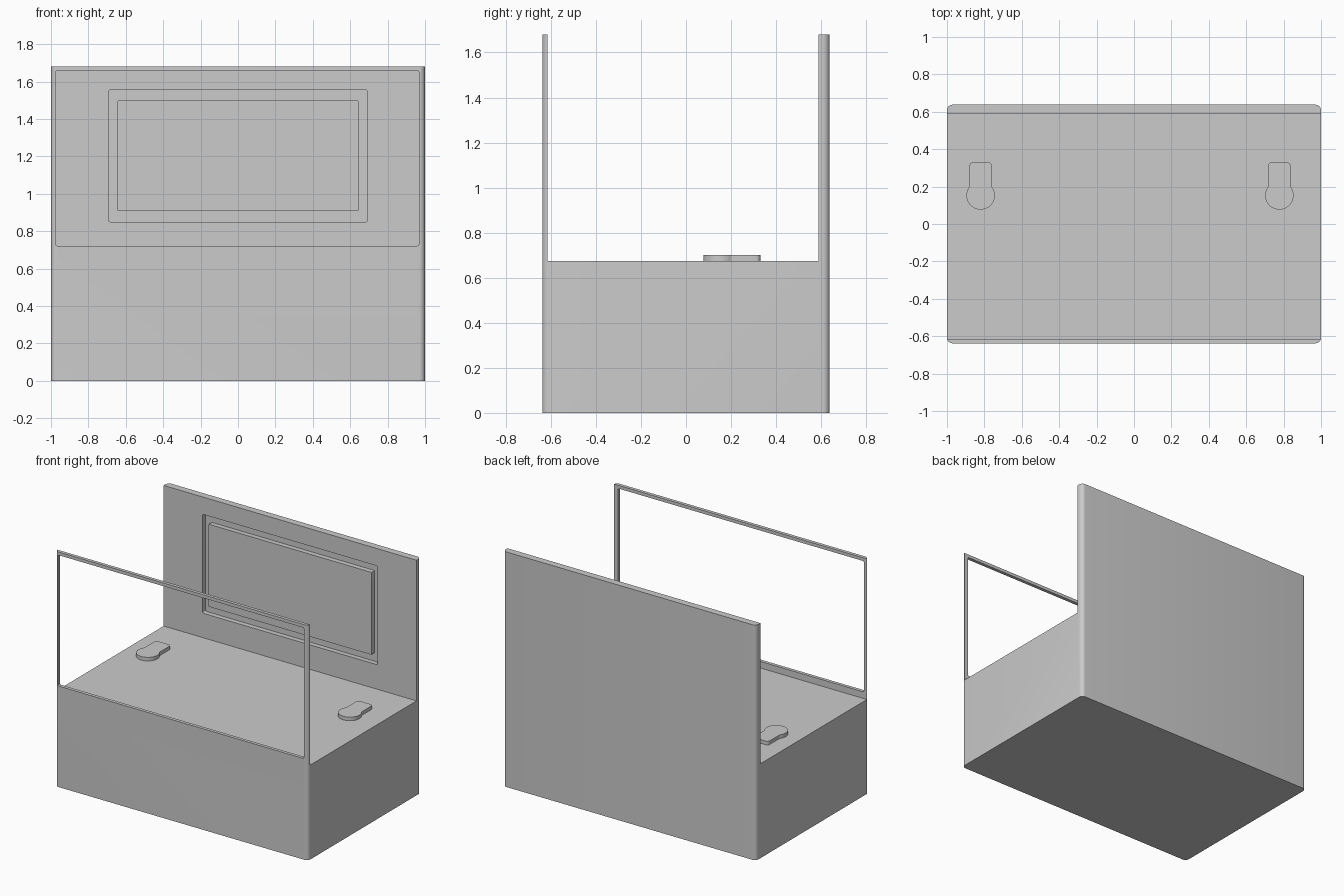
import bpy, bmesh, math
from mathutils import Matrix

if "Cube" in bpy.data.objects:
    bpy.data.objects.remove(bpy.data.objects["Cube"])

BASE_Z, TOP_Z, HALF_Y = 0.675, 1.68, 0.638
WALL_Y, FRAME_Y = 0.588, -0.614


def prism(name, pts, lo, hi, axis='Z'):
    """Extrude a flat outline from lo to hi along Z, or along Y (outline is x, z)."""
    bm = bmesh.new()
    face = bm.faces.new([bm.verts.new((a, b, 0)) for a, b in pts])
    new = bmesh.ops.extrude_face_region(bm, geom=[face])['geom']
    top = [v for v in new if isinstance(v, bmesh.types.BMVert)]
    for v in bm.verts:
        v.co.z = lo
    for v in top:
        v.co.z = hi
    if axis == 'Y':
        bm.transform(Matrix(((1, 0, 0, 0), (0, 0, 1, 0), (0, 1, 0, 0), (0, 0, 0, 1))))
    bmesh.ops.recalc_face_normals(bm, faces=bm.faces)
    mesh = bpy.data.meshes.new(name)
    bm.to_mesh(mesh)
    bm.free()
    obj = bpy.data.objects.new(name, mesh)
    bpy.context.collection.objects.link(obj)
    return obj


def arc(cx, cy, r, a0, a1, n):
    return [(cx + r * math.cos(math.radians(a0 + (a1 - a0) * i / n)),
             cy + r * math.sin(math.radians(a0 + (a1 - a0) * i / n))) for i in range(n + 1)]


def rounded_rect(x0, x1, y0, y1, r, n=6):
    return (arc(x1 - r, y0 + r, r, -90, 0, n) + arc(x1 - r, y1 - r, r, 0, 90, n)
            + arc(x0 + r, y1 - r, r, 90, 180, n) + arc(x0 + r, y0 + r, r, 180, 270, n))


def select(obj):
    bpy.ops.object.select_all(action='DESELECT')
    obj.select_set(True)
    bpy.context.view_layer.objects.active = obj


def smooth(obj):
    select(obj)
    bpy.ops.object.shade_smooth_by_angle(angle=math.radians(30))


def cut(obj, cutter):
    mod = obj.modifiers.new("cut", 'BOOLEAN')
    mod.operation, mod.solver, mod.object = 'DIFFERENCE', 'EXACT', cutter
    select(obj)
    bpy.ops.object.modifier_apply(modifier=mod.name)
    bpy.data.objects.remove(cutter)


# Case: rounded block, with the space between the tall walls removed
case = prism("case", rounded_rect(-1, 1, -HALF_Y, HALF_Y, 0.03), 0, TOP_Z)
cut(case, prism("gap_cutter", [(-1.2, BASE_Z), (1.2, BASE_Z), (1.2, 2), (-1.2, 2)],
                FRAME_Y, WALL_Y, 'Y'))

# Window opening leaving a thin front frame
cut(case, prism("window_cutter", rounded_rect(-0.976, 0.967, 0.722, 1.657, 0.008, 3),
                -0.8, -0.5, 'Y'))

# Shallow pocket in the back wall with a raised panel inside it
cut(case, prism("pocket_cutter", rounded_rect(-0.692, 0.692, 0.85, 1.556, 0.01, 3),
                0.5, WALL_Y + 0.035, 'Y'))
smooth(case)
smooth(prism("screen_panel", rounded_rect(-0.645, 0.644, 0.909, 1.498, 0.004, 2),
             WALL_Y, WALL_Y + 0.038, 'Y'))

# Keyhole-shaped tabs on the deck: round head, straight neck
R, W, CY, TOP_Y, C = 0.076, 0.06, 0.153, 0.33, 0.02
a = math.degrees(math.acos(W / R))
for name, x in (("left_tab", -0.82), ("right_tab", 0.777)):
    outline = (arc(x, CY, R, 180 - a, 360 + a, 32)
               + arc(x + W - C, TOP_Y - C, C, 0, 90, 5)
               + arc(x - W + C, TOP_Y - C, C, 90, 180, 5))
    smooth(prism(name, outline, BASE_Z - 0.005, 0.701))
